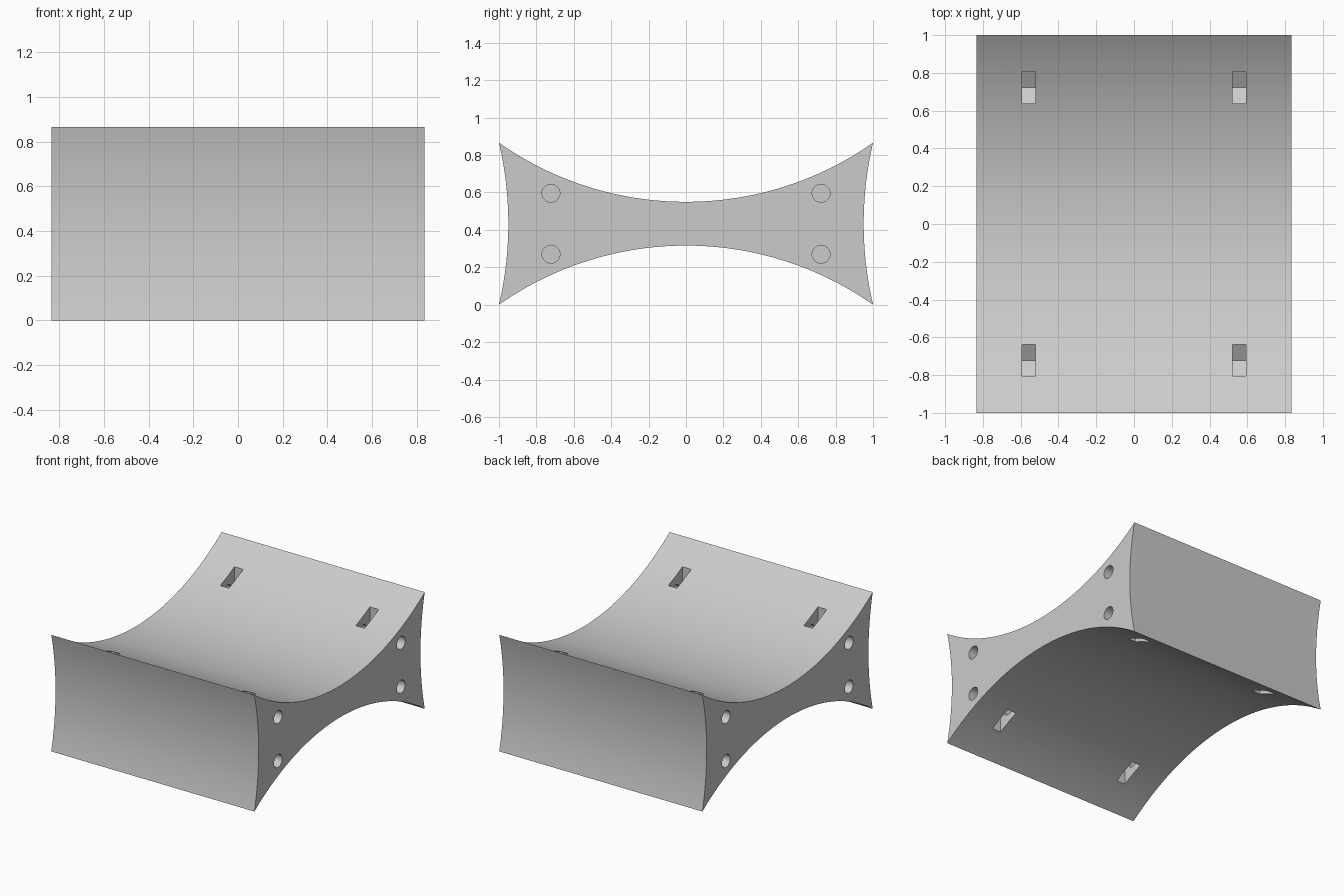
import bpy, bmesh, math

cube = bpy.data.objects.get("Cube")
if cube:
    bpy.data.objects.remove(cube, do_unlink=True)

HALF_X, HEIGHT = 0.835, 0.866
MID = HEIGHT / 2
BOLT_Y, BOLT_Z = 0.722, 0.163    # bolt offsets from the block centre
NUT_X, NUT_T, NUT_W = 0.557, 0.072, 0.083

grey = bpy.data.materials.new("light grey")
grey.use_nodes = True
colour = (0.6, 0.6, 0.6, 1)
grey.diffuse_color = colour
grey.node_tree.nodes["Principled BSDF"].inputs["Base Color"].default_value = colour


def prism(bm, profile, x0, x1):
    """Extrude a closed (y, z) profile from x0 to x1."""
    a = [bm.verts.new((x0, y, z)) for y, z in profile]
    b = [bm.verts.new((x1, y, z)) for y, z in profile]
    n = len(profile)
    bm.faces.new(a)
    bm.faces.new(b[::-1])
    for i in range(n):
        bm.faces.new((a[i], b[i], b[(i + 1) % n], a[(i + 1) % n]))


def finish(bm, name):
    bmesh.ops.recalc_face_normals(bm, faces=bm.faces)
    mesh = bpy.data.meshes.new(name)
    bm.to_mesh(mesh)
    bm.free()
    mesh.materials.append(grey)
    ob = bpy.data.objects.new(name, mesh)
    bpy.context.collection.objects.link(ob)
    return ob


def arc(half, sag, edge, steps):
    """Points of an arc from -half to half, bowed inward by sag from edge."""
    r = (half * half + sag * sag) / (2 * sag)
    top = math.asin(half / r)
    angles = [top * (2 * i / steps - 1) for i in range(steps)]
    return [(r * math.sin(t), edge - sag + r * (1 - math.cos(t))) for t in angles]


# Block with four concave sides
upper = arc(1, 0.316, MID, 64)
side = arc(MID, 0.05, 1, 24)
outline = [(u, v) for u, v in upper] + [(v, -u) for u, v in side]
outline += [(-y, -z) for y, z in outline]
bm = bmesh.new()
prism(bm, [(y, z + MID) for y, z in outline], -HALF_X, HALF_X)
block = finish(bm, "concave_block")

# Nut slots with pointed floors, and blind bolt holes from both ends
slots, bolts = bmesh.new(), bmesh.new()
point = NUT_W / math.cos(math.pi / 6)
slot = [(-NUT_W, 0.5), (-NUT_W, -point / 2), (0, -point),
        (NUT_W, -point / 2), (NUT_W, 0.5)]
circle = [(0.048 * math.cos(i * math.tau / 32), 0.048 * math.sin(i * math.tau / 32))
          for i in range(32)]
for sx in (-1, 1):
    for sy in (-1, 1):
        for sz in (-1, 1):
            cy, cz = sy * BOLT_Y, MID + sz * BOLT_Z
            prism(slots, [(cy + y, cz + sz * z) for y, z in slot],
                  sx * NUT_X - NUT_T / 2, sx * NUT_X + NUT_T / 2)
            prism(bolts, [(cy + y, cz + z) for y, z in circle],
                  sx * 0.45, sx * (HALF_X + 0.1))

cutters = [finish(slots, "nut_slot_cutter"), finish(bolts, "bolt_hole_cutter")]
for cutter in cutters:
    cutter.hide_render = True
    mod = block.modifiers.new(cutter.name, 'BOOLEAN')
    mod.operation = 'DIFFERENCE'
    mod.solver = 'EXACT'
    mod.object = cutter

# Bake the cuts, drop the cutters and smooth the curved sides
graph = bpy.context.evaluated_depsgraph_get()
block.data = bpy.data.meshes.new_from_object(block.evaluated_get(graph))
block.modifiers.clear()
for cutter in cutters:
    bpy.data.objects.remove(cutter, do_unlink=True)
for ob in bpy.context.selected_objects:
    ob.select_set(False)
block.select_set(True)
bpy.context.view_layer.objects.active = block
bpy.ops.object.shade_smooth_by_angle(angle=math.radians(25))
